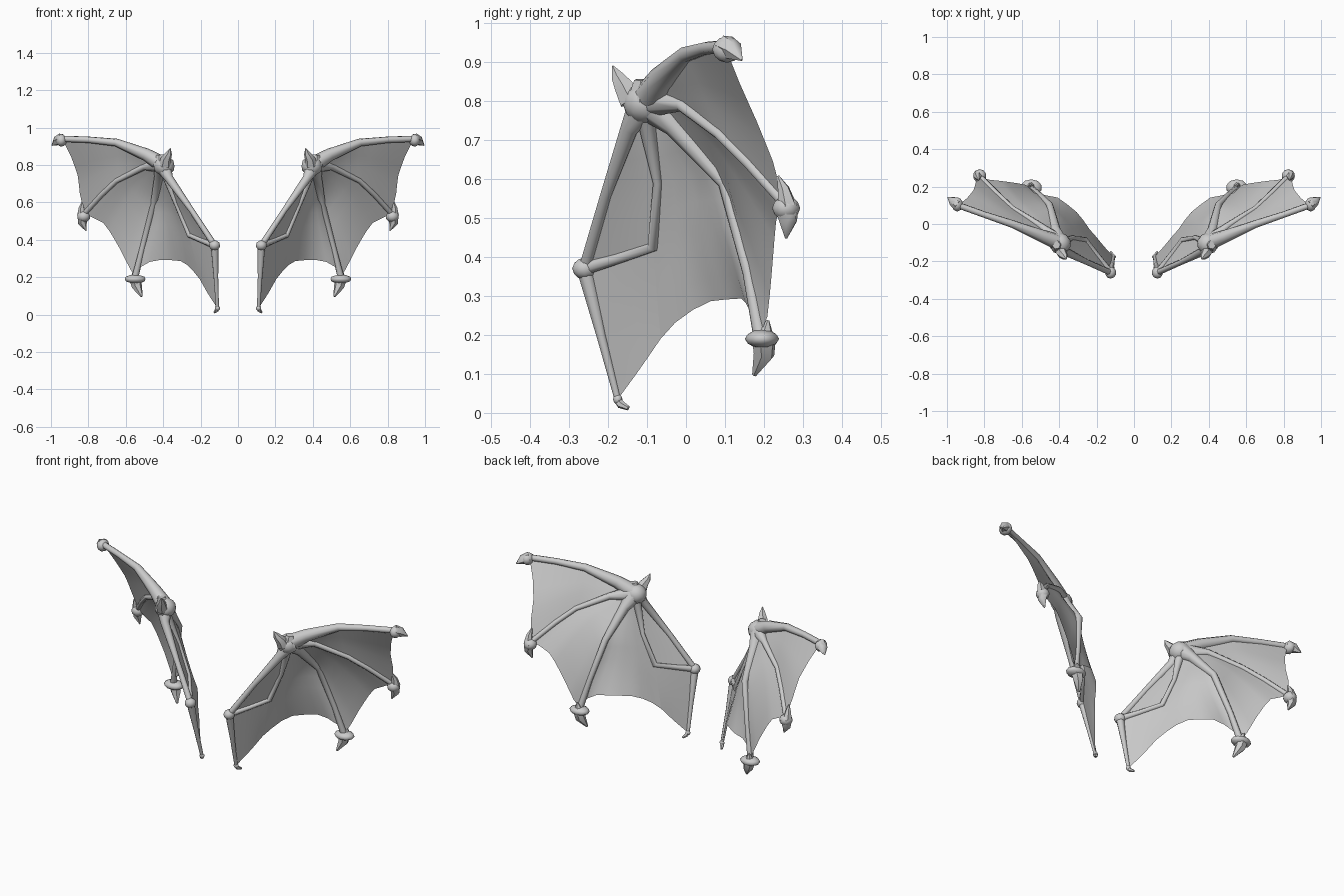
import bpy, bmesh
from mathutils import Vector, Matrix

if "Cube" in bpy.data.objects:
    bpy.data.objects.remove(bpy.data.objects["Cube"])

bone_mat = bpy.data.materials.new("plain grey")
bone_mat.diffuse_color = (0.6, 0.6, 0.6, 1)
bone_mat.use_nodes = True
bone_mat.node_tree.nodes["Principled BSDF"].inputs["Base Color"].default_value = bone_mat.diffuse_color


def finish(name, bm, smooth=True):
    """Turn a bmesh into a mirrored, shaded object."""
    me = bpy.data.meshes.new(name)
    bm.to_mesh(me)
    bm.free()
    me.materials.append(bone_mat)
    ob = bpy.data.objects.new(name, me)
    bpy.context.collection.objects.link(ob)
    ob.modifiers.new("other_side", 'MIRROR').use_mirror_merge = False
    bpy.ops.object.select_all(action='DESELECT')
    ob.select_set(True)
    bpy.context.view_layer.objects.active = ob
    if smooth:
        bpy.ops.object.shade_smooth_by_angle(angle=0.9)
    return ob


def tube(name, pts, radii, sides=8):
    """Tapered bone through the points, closed at both ends."""
    pts = [Vector(p) for p in pts]
    bm = bmesh.new()
    rings = []
    side = Vector((0.31, -0.9, 0.2))
    for i, p in enumerate(pts):
        d = (pts[min(i + 1, len(pts) - 1)] - pts[max(i - 1, 0)]).normalized()
        side = (side - d * side.dot(d)).normalized()
        q = Matrix.Rotation(6.283185 / sides, 3, d)
        v, ring = side.copy(), []
        for _ in range(sides):
            ring.append(bm.verts.new(p + v * radii[i]))
            v = q @ v
        rings.append(ring)
    for a, b in zip(rings, rings[1:]):
        for k in range(sides):
            n = (k + 1) % sides
            bm.faces.new((a[k], a[n], b[n], b[k]))
    bm.faces.new(rings[0][::-1])
    bm.faces.new(rings[-1])
    return finish(name, bm)


def knob(name, centre, size):
    """Rounded joint."""
    bm = bmesh.new()
    bmesh.ops.create_icosphere(bm, subdivisions=2, radius=1)
    for v in bm.verts:
        v.co = Vector(centre) + Vector(c * s for c, s in zip(v.co, size))
    return finish(name, bm)


def along(pts, t):
    """Point at a fraction of a polyline's length."""
    pts = [Vector(p) for p in pts]
    lens = [(b - a).length for a, b in zip(pts, pts[1:])]
    d = t * sum(lens)
    for a, b, n in zip(pts, pts[1:], lens):
        if d <= n:
            return a.lerp(b, d / n)
        d -= n
    return pts[-1]


def web(name, rail_a, rail_b, edge, rows=8, cols=8):
    """Skin between two rails, ending on a scalloped edge."""
    edge = [rail_a[-1]] + edge + [rail_b[-1]]
    bm = bmesh.new()
    grid = []
    for i in range(rows + 1):
        t = i / rows
        a, b = along(rail_a, t), along(rail_b, t)
        row = []
        for j in range(cols + 1):
            s = j / cols
            sag = along(edge, s) - Vector(rail_a[-1]).lerp(Vector(rail_b[-1]), s)
            row.append(bm.verts.new(a.lerp(b, s) + sag * t * t))
        grid.append(row)
    for r0, r1 in zip(grid, grid[1:]):
        for j in range(cols):
            bm.faces.new((r0[j], r0[j + 1], r1[j + 1], r1[j]))
    bmesh.ops.remove_doubles(bm, verts=bm.verts[:], dist=0.0005)
    return finish(name, bm)


# Key joints of one wing
hub = (0.40, -0.10, 0.80)
wrist = (0.125, -0.26, 0.37)
elbow = (0.26, -0.085, 0.425)
low_tip = (0.11, -0.175, 0.035)
arm = [hub, (0.49, -0.065, 0.855), (0.65, 0.0, 0.92), (0.80, 0.05, 0.935), (0.94, 0.10, 0.94)]
mid = [hub, (0.50, -0.01, 0.79), (0.65, 0.085, 0.715), (0.73, 0.16, 0.64), (0.82, 0.25, 0.54)]
low = [hub, (0.42, -0.03, 0.735), (0.45, 0.10, 0.59), (0.51, 0.16, 0.36), (0.55, 0.19, 0.20)]
outer = [hub, (0.37, -0.145, 0.73), (0.25, -0.205, 0.56), wrist]
inner = [hub, (0.385, -0.10, 0.745), (0.33, -0.073, 0.59), elbow]

# Bones
tube("upper_finger", arm, [0.045, 0.034, 0.021, 0.017, 0.017])
tube("middle_finger", mid, [0.045, 0.018, 0.014, 0.014, 0.014])
tube("lower_finger", low, [0.05, 0.028, 0.018, 0.015, 0.018])
tube("outer_forearm", outer, [0.05, 0.024, 0.015, 0.016])
tube("inner_forearm", inner + [(0.19, -0.175, 0.395), wrist],
     [0.045, 0.024, 0.012, 0.015, 0.014, 0.018])
tube("trailing_finger", [wrist, (0.118, -0.218, 0.20), low_tip], [0.022, 0.013, 0.009])

# Joints
knob("shoulder", (0.395, -0.105, 0.795), (0.058, 0.058, 0.055))
knob("wrist_joint", wrist, (0.03, 0.032, 0.028))
knob("upper_joint", (0.945, 0.105, 0.932), (0.03, 0.038, 0.034))
knob("middle_joint", (0.825, 0.257, 0.525), (0.036, 0.036, 0.032))
knob("lower_joint", (0.55, 0.195, 0.19), (0.058, 0.044, 0.024))
knob("trailing_joint", low_tip, (0.014, 0.012, 0.014))

# Claws and spurs
tube("thumb_claw", [(0.39, -0.14, 0.80), (0.385, -0.158, 0.835), (0.37, -0.175, 0.862), (0.362, -0.188, 0.89)],
     [0.034, 0.028, 0.018, 0.002], 6)
tube("shoulder_bump", [(0.41, -0.11, 0.80), (0.415, -0.112, 0.855)], [0.045, 0.022], 6)
tube("upper_claw", [(0.94, 0.10, 0.94), (0.968, 0.123, 0.928), (0.995, 0.143, 0.905)],
     [0.032, 0.026, 0.003], 6)
tube("middle_claw", [(0.825, 0.258, 0.53), (0.832, 0.262, 0.49), (0.812, 0.257, 0.448)],
     [0.034, 0.024, 0.003], 6)
tube("middle_spur", [(0.835, 0.26, 0.53), (0.835, 0.25, 0.575), (0.83, 0.236, 0.608)],
     [0.026, 0.016, 0.003], 6)
tube("lower_claw", [(0.55, 0.20, 0.19), (0.54, 0.20, 0.15), (0.515, 0.175, 0.097)],
     [0.032, 0.028, 0.006], 6)
tube("lower_spur", [(0.55, 0.20, 0.19), (0.555, 0.21, 0.237)], [0.03, 0.004], 6)
tube("trailing_claw", [low_tip, (0.115, -0.168, 0.022), (0.125, -0.148, 0.012)],
     [0.011, 0.011, 0.006], 6)

# Skin panels
web("upper_skin", arm, mid, [(0.89, 0.14, 0.84), (0.855, 0.185, 0.74), (0.845, 0.225, 0.64)])
web("middle_skin", mid, low, [(0.78, 0.237, 0.52), (0.71, 0.23, 0.485), (0.635, 0.22, 0.36), (0.58, 0.21, 0.25)])
split = (0.205, -0.065, 0.19)
web("lower_skin", low, inner + [split],
    [(0.51, 0.16, 0.275), (0.40, 0.14, 0.295), (0.29, 0.05, 0.285), (0.245, -0.02, 0.24)])
web("trailing_skin", [elbow, split], [wrist, low_tip], [(0.16, -0.12, 0.11)], 5, 5)
web("forearm_skin", inner, outer, [(0.19, -0.175, 0.395)], 8, 4)
